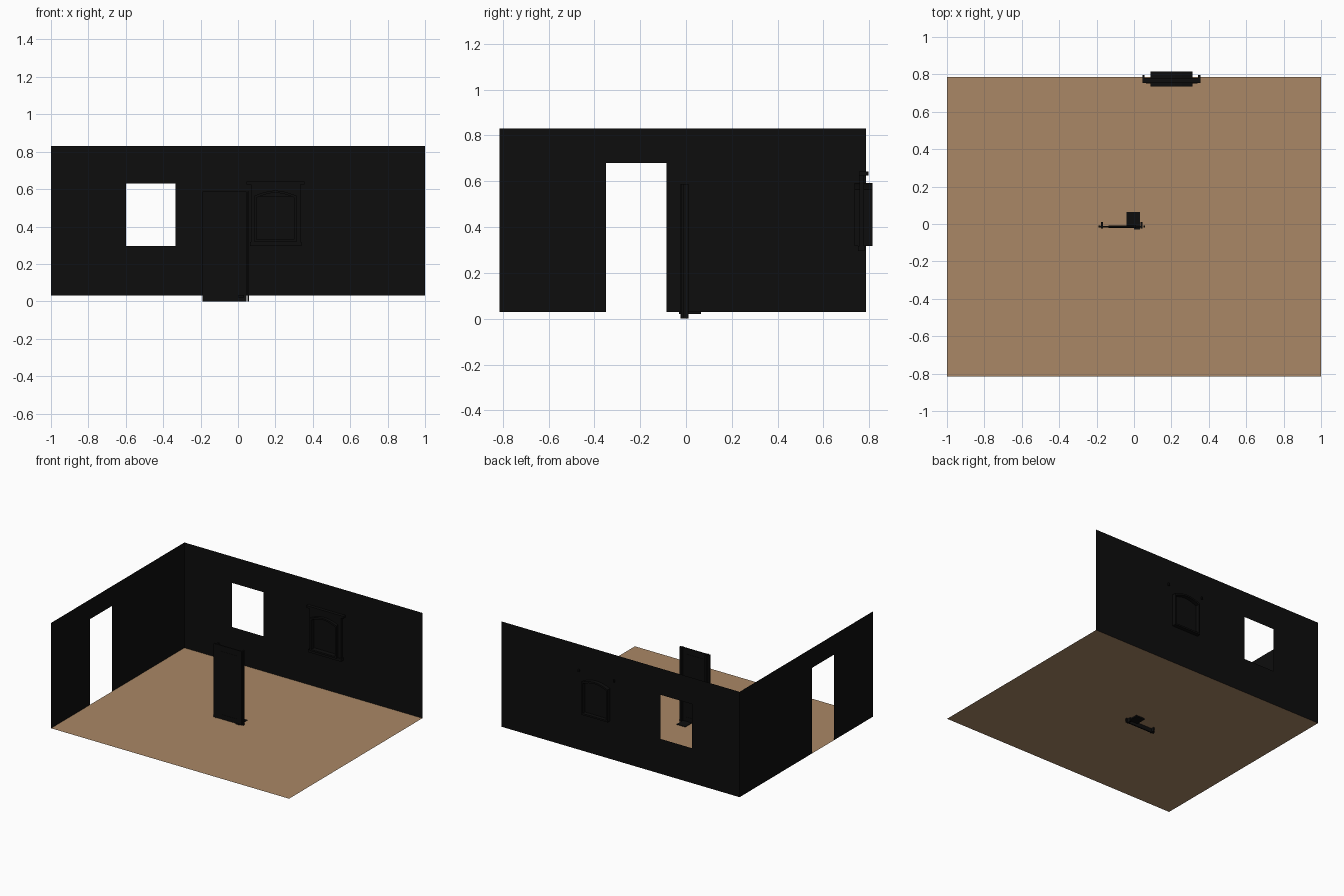
import bpy, bmesh, math

if "Cube" in bpy.data.objects:
    bpy.data.objects.remove(bpy.data.objects["Cube"])


def mat(name, col):
    m = bpy.data.materials.new(name)
    m.diffuse_color = (*col, 1)
    m.use_nodes = True
    m.node_tree.nodes["Principled BSDF"].inputs["Base Color"].default_value = m.diffuse_color
    return m


BLACK = mat("black paint", (0.004, 0.004, 0.004))
TAN = mat("tan floor", (0.40, 0.245, 0.132))


def finish(name, bm, material):
    me = bpy.data.meshes.new(name)
    bm.to_mesh(me)
    bm.free()
    me.materials.append(material)
    ob = bpy.data.objects.new(name, me)
    bpy.context.collection.objects.link(ob)
    return ob


def box(name, x0, x1, y0, y1, z0, z1, material=BLACK):
    bm = bmesh.new()
    bmesh.ops.create_cube(bm, size=1)
    for v in bm.verts:
        v.co = ((x0 + x1) / 2 + v.co.x * (x1 - x0),
                (y0 + y1) / 2 + v.co.y * (y1 - y0),
                (z0 + z1) / 2 + v.co.z * (z1 - z0))
    return finish(name, bm, material)


def sheet(name, us, vs, place, hole=None, material=BLACK):
    """Flat sheet split along us and vs, leaving out the hole cell."""
    bm = bmesh.new()
    g = [[bm.verts.new(place(u, v)) for v in vs] for u in us]
    for i in range(len(us) - 1):
        for j in range(len(vs) - 1):
            if (i, j) != hole:
                bm.faces.new((g[i][j], g[i + 1][j], g[i + 1][j + 1], g[i][j + 1]))
    return finish(name, bm, material)


def arch(x0, x1, z0, spring, top, n=12):
    """Outline with a shallow curved head."""
    pts = [(x0, z0), (x1, z0)]
    for i in range(n + 1):
        t = i / n
        pts.append((x1 + (x0 - x1) * t, spring + (top - spring) * math.sin(math.pi * t)))
    return pts


def ring(name, outer, inner, y0, y1):
    """Frame between two matching outlines, given depth along y."""
    bm = bmesh.new()
    loops = [[bm.verts.new((x, y, z)) for x, z in pts]
             for pts, y in ((outer, y0), (outer, y1), (inner, y1), (inner, y0))]
    n = len(outer)
    for k in range(4):
        a, b = loops[k], loops[(k + 1) % 4]
        for i in range(n):
            j = (i + 1) % n
            bm.faces.new((a[i], a[j], b[j], b[i]))
    bmesh.ops.recalc_face_normals(bm, faces=bm.faces)
    return finish(name, bm, BLACK)


# Room: floor and two thin walls with openings
F, Y0, Y1, TOP = 0.03, -0.815, 0.785, 0.83
sheet("floor", [-1, 1], [Y0, Y1], lambda u, v: (u, v, F), material=TAN)
sheet("back_wall", [-1, -0.6, -0.335, 1], [F, 0.295, 0.63, TOP],
      lambda u, v: (u, Y1, v), hole=(1, 1))
sheet("left_wall", [Y0, -0.35, -0.085, Y1], [F, 0.68, TOP],
      lambda u, v: (-1, u, v), hole=(1, 0))

# Window: arched lining, casing, pane, head and sill
inner = arch(0.10, 0.30, 0.33, 0.555, 0.58)
ring("window_lining", arch(0.088, 0.312, 0.318, 0.565, 0.592), inner, 0.735, 0.815)
square = arch(0.07, 0.335, 0.30, 0.63, 0.63)
ring("window_casing", square, arch(0.088, 0.312, 0.318, 0.565, 0.592), 0.757, 0.778)
box("window_pane", 0.10, 0.30, 0.772, 0.776, 0.33, 0.56)
box("window_head", 0.045, 0.355, 0.755, 0.78, 0.625, 0.642)
for x in (0.045, 0.343):
    box("window_head_end", x, x + 0.012, 0.755, 0.797, 0.625, 0.642)
box("window_sill", 0.065, 0.34, 0.75, 0.78, 0.295, 0.318)

# Door: thin slab, raised panel border, side casings and threshold
box("door_slab", -0.18, 0.045, -0.02, -0.011, 0.0, 0.588)
for x, s in ((-0.19, 1), (0.06, -1)):
    a, b = sorted((x, x + s * 0.01))
    box("door_casing", a, b, -0.02, -0.008, 0.0, 0.588)
    a, b = sorted((x + s * 0.014, x + s * 0.025))
    box("door_jamb", a, b, -0.025, 0.012, 0.0, 0.588)
panel = [(-0.135, 0.06), (0.01, 0.06), (0.01, 0.545), (-0.135, 0.545)]
inset = [(-0.129, 0.066), (0.004, 0.066), (0.004, 0.539), (-0.129, 0.539)]
ring("door_panel_border", panel, inset, -0.022, -0.009)
box("door_threshold", -0.04, 0.033, -0.02, 0.065, 0.02, 0.034)
box("threshold_lip", 0.0, 0.033, -0.03, -0.018, 0.02, 0.034)
